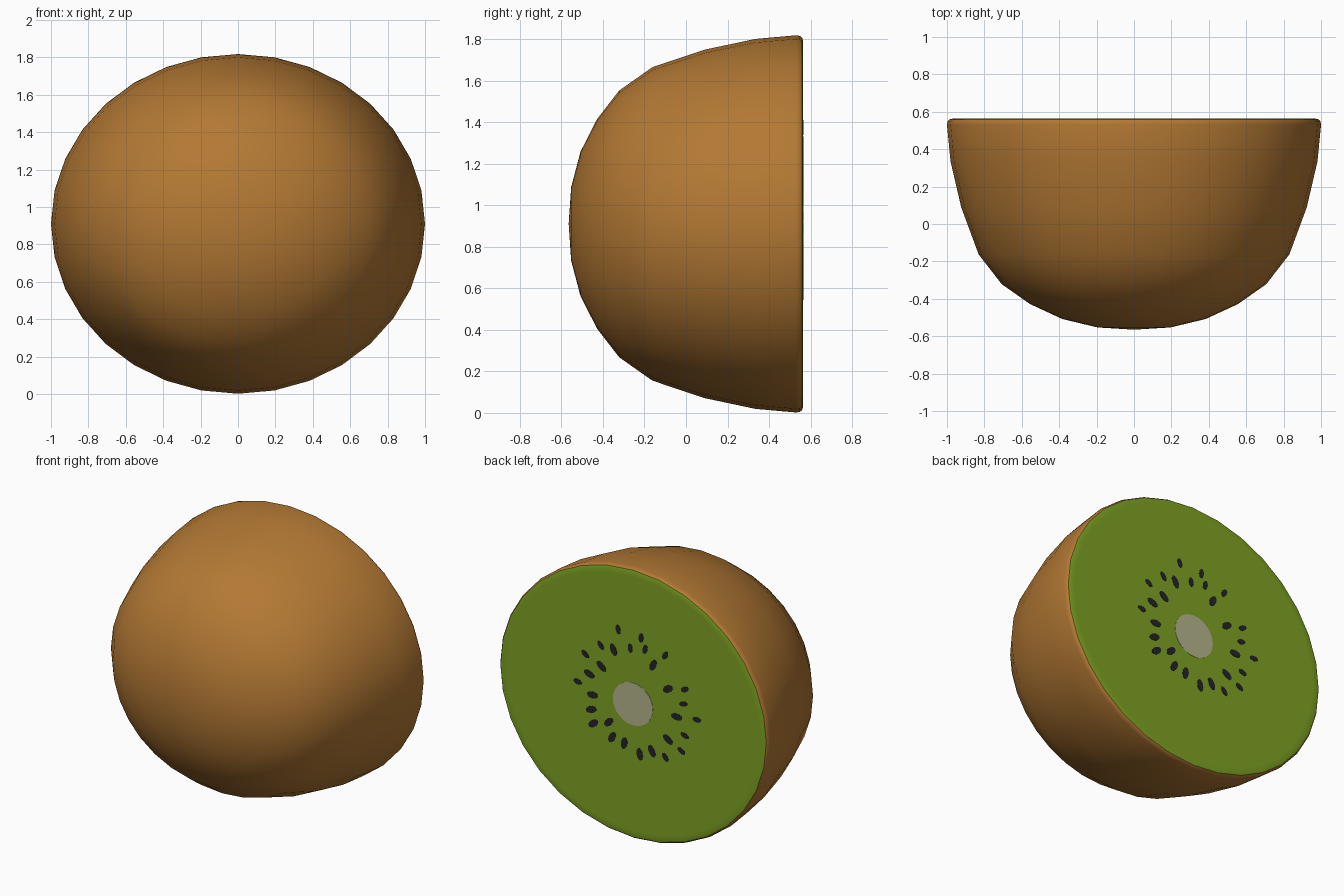
import bpy, bmesh, math
from mathutils import Vector

if "Cube" in bpy.data.objects:
    bpy.data.objects.remove(bpy.data.objects["Cube"])

SEG, ZC, ZS, FACE_Y = 32, 0.91, 0.908, 0.563


def material(name, rgb):
    m = bpy.data.materials.new(name)
    m.diffuse_color = (*rgb, 1)
    m.use_nodes = True
    m.node_tree.nodes["Principled BSDF"].inputs["Base Color"].default_value = m.diffuse_color
    return m


brown = material("brown skin", (0.45, 0.19, 0.034))
green = material("green flesh", (0.205, 0.36, 0.016))
cream = material("pale core", (0.46, 0.46, 0.27))
black = material("dark seed", (0.017, 0.017, 0.024))


def finish(bm, name, mat, smooth=True):
    bmesh.ops.recalc_face_normals(bm, faces=bm.faces)
    me = bpy.data.meshes.new(name)
    bm.to_mesh(me)
    bm.free()
    me.materials.append(mat)
    for p in me.polygons:
        p.use_smooth = smooth
    ob = bpy.data.objects.new(name, me)
    bpy.context.collection.objects.link(ob)
    return ob


def lathe(bm, profile):
    """Elliptical rings around the y axis from (radius, y) points."""
    rings = []
    for r, y in profile:
        n = 1 if r == 0 else SEG
        rings.append([bm.verts.new((r * math.cos(2 * math.pi * i / SEG), y,
                                    ZC + ZS * r * math.sin(2 * math.pi * i / SEG)))
                      for i in range(n)])
    for a, b in zip(rings, rings[1:]):
        for i in range(SEG):
            j = (i + 1) % SEG
            quad = [a[i % len(a)], a[j % len(a)], b[j % len(b)], b[i % len(b)]]
            bm.faces.new(list(dict.fromkeys(quad)))
    return rings


# Skin: rounded dome facing the front, with a small rolled lip
bm = bmesh.new()
lathe(bm, [(0, -0.565), (0.195, -0.553), (0.383, -0.508), (0.556, -0.428),
           (0.707, -0.322), (0.831, -0.162), (0.924, 0.09), (0.981, 0.335),
           (1.0, 0.53), (0.997, 0.548), (0.988, 0.559)])
finish(bm, "skin", brown)

# Flesh: the cut face with its soft edge
bm = bmesh.new()
rings = lathe(bm, [(0.988, 0.559), (0.972, FACE_Y), (0.94, FACE_Y)])
bm.faces.new(rings[-1])
bmesh.ops.recalc_face_normals(bm, faces=bm.faces)
flesh = finish(bm, "flesh", green)
if flesh.data.polygons[-1].normal.y < 0:
    flesh.data.flip_normals()


def add_plate(bm, x, z, along, across, angle, n):
    """Thin elliptical plate lying on the cut face."""
    loops = []
    for y in (FACE_Y - 0.002, FACE_Y + 0.002):
        ring = []
        for i in range(n):
            t = 2 * math.pi * i / n
            u, v = along * math.cos(t), across * math.sin(t)
            ring.append(bm.verts.new((x + u * math.cos(angle) - v * math.sin(angle), y,
                                      ZC + z + u * math.sin(angle) + v * math.cos(angle))))
        loops.append(ring)
    bm.faces.new(loops[0])
    bm.faces.new(loops[1])
    for i in range(n):
        j = (i + 1) % n
        bm.faces.new((loops[0][i], loops[0][j], loops[1][j], loops[1][i]))


# Core
bm = bmesh.new()
add_plate(bm, 0, 0, 0.148, 0.143, 0, 32)
finish(bm, "core", cream, smooth=False)

# Seeds: pointing outward, larger ones in the inner ring
SEEDS = [(.11, .47), (-.06, .46), (.24, .33), (.145, .325), (.02, .37), (-.09, .39),
         (.355, .24), (-.24, .39), (-.15, .30), (.235, .19), (.325, .115), (.41, .04),
         (-.26, .17), (-.385, .20), (.30, -.02), (-.375, .10), (.31, -.12), (-.325, 0),
         (-.475, .02), (.295, -.21), (.18, -.17), (-.385, -.11), (.155, -.265),
         (-.26, -.17), (.065, -.28), (-.05, -.325), (-.14, -.28), (-.24, -.295),
         (-.36, -.22)]
bm = bmesh.new()
for x, z in SEEDS:
    big = math.hypot(x, z) < 0.365
    add_plate(bm, x, z, 0.042 if big else 0.032, 0.023 if big else 0.018,
              math.atan2(z, x), 10)
finish(bm, "seeds", black, smooth=False)
